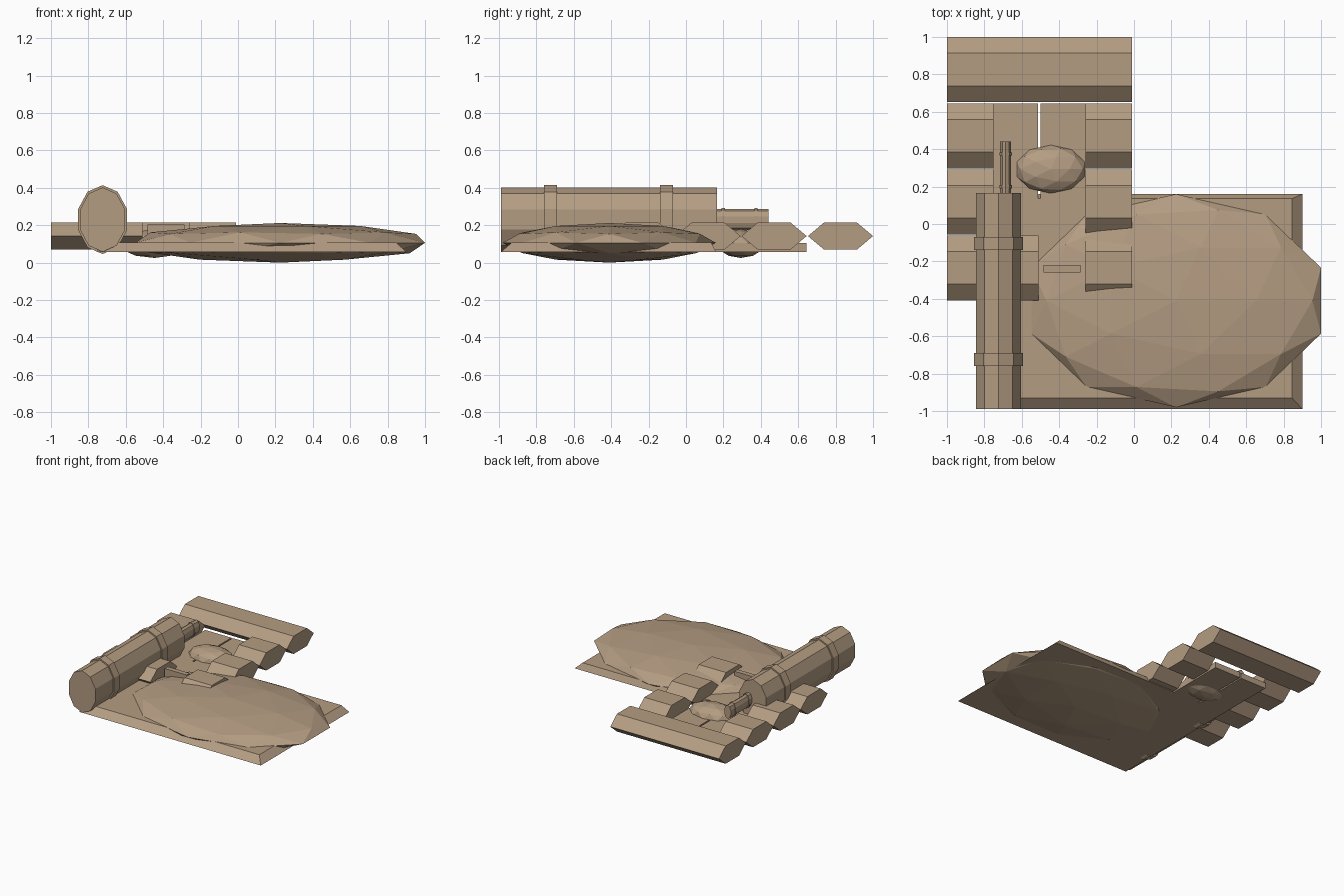
import bpy, bmesh, math
from mathutils import Matrix, Vector

cube = bpy.data.objects.get("Cube")
if cube:
    bpy.data.objects.remove(cube, do_unlink=True)

TAN = (0.456, 0.335, 0.225, 1)
mat = bpy.data.materials.new("sandy tan")
mat.use_nodes = True
mat.diffuse_color = TAN
mat.node_tree.nodes["Principled BSDF"].inputs["Base Color"].default_value = TAN


def finish(name, bm):
    bmesh.ops.recalc_face_normals(bm, faces=bm.faces)
    mesh = bpy.data.meshes.new(name)
    bm.to_mesh(mesh)
    bm.free()
    mesh.materials.append(mat)
    obj = bpy.data.objects.new(name, mesh)
    bpy.context.collection.objects.link(obj)
    return obj


def prism(name, points, step):
    """Extrude a closed outline along a vector."""
    bm = bmesh.new()
    face = bm.faces.new([bm.verts.new(p) for p in points])
    out = bmesh.ops.extrude_face_region(bm, geom=[face], use_keep_orig=True)
    moved = [v for v in out["geom"] if isinstance(v, bmesh.types.BMVert)]
    bmesh.ops.translate(bm, verts=moved, vec=step)
    return finish(name, bm)


def block(name, x0, x1, y0, y1, z0, z1):
    outline = [(x0, y0, z0), (x1, y0, z0), (x1, y1, z0), (x0, y1, z0)]
    return prism(name, outline, (0, 0, z1 - z0))


def hex_beam(name, x0, x1, yc):
    """Six-sided beam lying along x."""
    profile = [(-0.174, 0.142), (-0.087, 0.215), (0.087, 0.215),
               (0.174, 0.142), (0.087, 0.069), (-0.087, 0.069)]
    return prism(name, [(x0, yc + y, z) for y, z in profile], (x1 - x0, 0, 0))


def tube(name, centre, rx, rz, y0, y1):
    """Ten-sided oval barrel lying along y, with a ridge on top."""
    cx, cz = centre
    angles = [math.tau * i / 10 for i in range(10)]
    ring = [(cx + rx * math.sin(a), y0, cz + rz * math.cos(a)) for a in angles]
    return prism(name, ring, (0, y1 - y0, 0))


def boulder(name, centre, radii):
    bm = bmesh.new()
    bmesh.ops.create_icosphere(bm, subdivisions=2, radius=1)
    bmesh.ops.transform(bm, verts=bm.verts,
                        matrix=Matrix.Translation(centre) @ Matrix.Diagonal((*radii, 1)))
    return finish(name, bm)


# Ground slab with bevelled front, back and left edges
slab = block("ground_slab", -0.75, 0.90, -0.99, 0.16, 0.057, 0.108)
for v in slab.data.vertices:
    if v.co.z > 0.1:
        if v.co.x > 0:
            v.co.x -= 0.055
        v.co.y += 0.06 if v.co.y < 0 else -0.025

# Two floor panels with a narrow gap
block("floor_panel_right", -0.75, -0.512, 0.10, 0.645, 0.057, 0.105)
block("floor_panel_left", -0.50, -0.26, 0.10, 0.645, 0.057, 0.105)

# Rows of hexagonal beams
hex_beam("back_beam", -1.0, -0.012, 0.826)
for i, inner in enumerate((-0.75, -0.75, -0.51)):
    yc = 0.471 - 0.353 * i
    hex_beam(f"right_beam_{i + 1}", -1.0, inner, yc)
    hex_beam(f"left_beam_{i + 1}", -0.26, -0.012, yc)

# Large barrel with two bands, then the thin pipe behind it
barrel = (-0.724, 0.23)
tube("barrel", barrel, 0.127, 0.172, -0.99, 0.165)
for i, y in enumerate((-0.76, -0.14)):
    tube(f"barrel_band_{i + 1}", barrel, 0.137, 0.184, y, y + 0.07)
pipe = (-0.686, 0.23)
tube("pipe", pipe, 0.031, 0.056, 0.16, 0.44)
for i, y in enumerate((0.19, 0.365)):
    tube(f"pipe_band_{i + 1}", pipe, 0.035, 0.063, y, y + 0.018)

# Flattened boulders and a small peg in the mound
boulder("large_mound", (0.225, -0.41, 0.106), (0.815, 0.57, 0.106))
boulder("small_mound", (-0.445, 0.293, 0.102), (0.192, 0.13, 0.077))
block("mound_peg", -0.485, -0.285, -0.26, -0.22, 0.07, 0.205)
